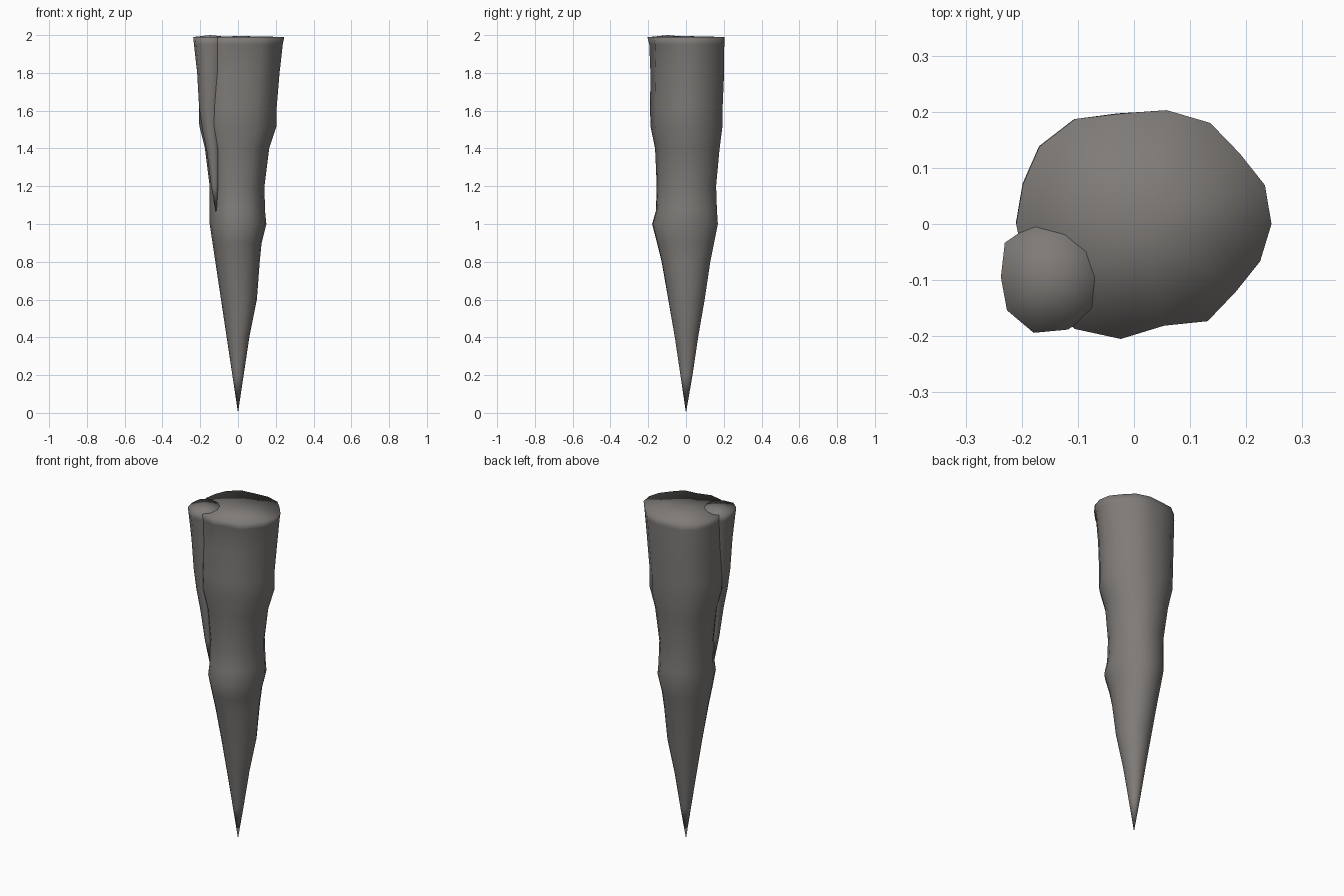
import bpy
import bmesh
from math import cos, sin, tau

cube = bpy.data.objects.get("Cube")
if cube:
    bpy.data.objects.remove(cube, do_unlink=True)

# One stone colour
stone = bpy.data.materials.new("grey_brown_stone")
stone.use_nodes = True
stone_colour = (0.21, 0.197, 0.187, 1)
stone.diffuse_color = stone_colour
stone.node_tree.nodes["Principled BSDF"].inputs["Base Color"].default_value = stone_colour


def spike(name, tip, rings, outline, cap_height):
    """Loft a closed spike from a point at the bottom through uneven rings to a cap.

    Each ring is (z, left, right, front, back); the outline makes it lumpy,
    fading out towards the tip.
    """
    bm = bmesh.new()
    sides = len(outline)
    tip_vert = bm.verts.new(tip)
    bottom, top = tip[2], rings[-1][0]
    previous = None
    for z, left, right, front, back in rings:
        centre_x, centre_y = (left + right) / 2, (front + back) / 2
        radius_x, radius_y = (right - left) / 2, (back - front) / 2
        lumpiness = ((z - bottom) / (top - bottom)) ** 2
        ring = []
        for i, bump in enumerate(outline):
            angle = tau * i / sides
            scale = 1 + (bump - 1) * lumpiness
            ring.append(bm.verts.new((centre_x + radius_x * scale * cos(angle),
                                      centre_y + radius_y * scale * sin(angle), z)))
        for i in range(sides):
            j = (i + 1) % sides
            if previous:
                bm.faces.new((previous[i], previous[j], ring[j], ring[i]))
            else:
                bm.faces.new((tip_vert, ring[j], ring[i]))
        previous = ring
    # Gently domed cap
    hub = bm.verts.new((centre_x, centre_y, cap_height))
    for i in range(sides):
        bm.faces.new((previous[i], previous[(i + 1) % sides], hub))
    bmesh.ops.recalc_face_normals(bm, faces=bm.faces)
    for face in bm.faces:
        face.smooth = True
    mesh = bpy.data.meshes.new(name)
    bm.to_mesh(mesh)
    bm.free()
    mesh.materials.append(stone)
    obj = bpy.data.objects.new(name, mesh)
    bpy.context.collection.objects.link(obj)
    return obj


# Large spike with swollen bands
main_rings = [
    (.2, -.03, .03, -.03, .035),
    (.4, -.06, .06, -.06, .065),
    (.6, -.09, .1, -.095, .1),
    (.8, -.12, .115, -.13, .13),
    (.9, -.135, .125, -.155, .15),
    (1, -.15, .15, -.18, .17),
    (1.07, -.15, .143, -.16, .165),
    (1.2, -.15, .14, -.155, .16),
    (1.4, -.175, .165, -.163, .178),
    (1.52, -.205, .205, -.187, .193),
    (1.62, -.207, .205, -.188, .193),
    (1.8, -.205, .22, -.185, .2),
    (1.95, -.21, .237, -.19, .2),
    (1.99, -.21, .245, -.2, .2),
]
main_outline = [1, 1.01, .98, 1.04, 1.03, 1, 1.08, 1.07, 1.01,
                1, 1, 1.02, 1.08, 1.04, .92, 1, .94, .97]
spike("main_spike", (0, 0, 0), main_rings, main_outline, 1.995)

# Small spike fused to the front right side
small_rings = [
    (1.2, -.142, -.104, -.125, -.085),
    (1.38, -.165, -.098, -.145, -.075),
    (1.5, -.19, -.1, -.155, -.06),
    (1.62, -.208, -.09, -.165, -.04),
    (1.8, -.22, -.07, -.18, -.02),
    (1.95, -.24, -.055, -.19, 0),
    (1.99, -.245, -.05, -.195, .005),
]
small_outline = [1, 1.03, .98, 1.02, 1.05, .92, 1, 1.04, .98, 1.03]
spike("small_side_spike", (-.113, -.1, 1.04), small_rings, small_outline, 2)
